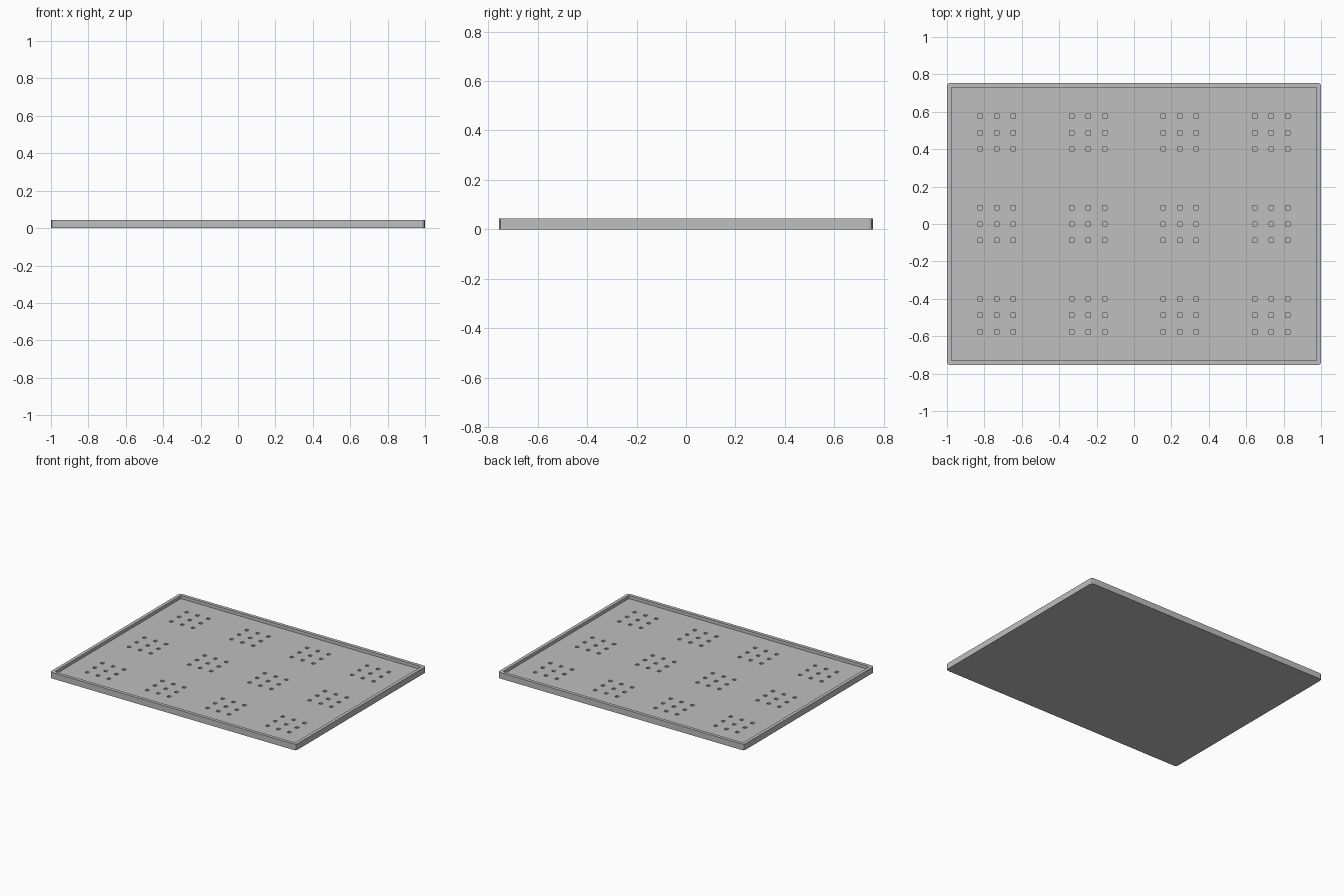
import bpy
import bmesh
from mathutils import Matrix, Vector

if "Cube" in bpy.data.objects:
    bpy.data.objects.remove(bpy.data.objects["Cube"], do_unlink=True)

WIDTH, DEPTH, HEIGHT = 2.0, 1.51, 0.044
RIM = 0.024
FLOOR = 0.021
CORNER = 0.016
PITCH = 0.489          # spacing between hole groups
STEP = 0.088           # spacing inside a group
HOLE = 0.024
HOLE_DEPTH = 0.01

grey = bpy.data.materials.new("plain grey")
grey.use_nodes = True
colour = (0.52, 0.52, 0.52, 1)
grey.diffuse_color = colour
grey.node_tree.nodes["Principled BSDF"].inputs["Base Color"].default_value = colour


def add_box(bm, centre, size):
    matrix = Matrix.Translation(Vector(centre)) @ Matrix.Diagonal((*size, 1))
    bmesh.ops.create_cube(bm, size=1, matrix=matrix)


def make_object(name, bm):
    mesh = bpy.data.meshes.new(name)
    bm.to_mesh(mesh)
    bm.free()
    mesh.materials.append(grey)
    obj = bpy.data.objects.new(name, mesh)
    bpy.context.collection.objects.link(obj)
    return obj


def cut(target, cutter):
    mod = target.modifiers.new("cut", "BOOLEAN")
    mod.operation = "DIFFERENCE"
    mod.solver = "EXACT"
    mod.object = cutter
    bpy.context.view_layer.objects.active = target
    bpy.ops.object.modifier_apply(modifier=mod.name)
    bpy.data.objects.remove(cutter, do_unlink=True)


# Slab with slightly rounded upright corners
bm = bmesh.new()
add_box(bm, (0, 0, HEIGHT / 2), (WIDTH, DEPTH, HEIGHT))
uprights = [e for e in bm.edges
            if abs(e.verts[0].co.z - e.verts[1].co.z) > HEIGHT / 2]
bmesh.ops.bevel(bm, geom=uprights, offset=CORNER, segments=2,
                profile=0.5, affect="EDGES")
tray = make_object("tray", bm)

# Recess that leaves the raised rim
bm = bmesh.new()
add_box(bm, (0, 0, FLOOR + 0.05), (WIDTH - 2 * RIM, DEPTH - 2 * RIM, 0.1))
cut(tray, make_object("recess_cutter", bm))

# Groups of small square holes in the floor
bm = bmesh.new()
for column in range(4):
    for row in range(3):
        for i in (-1, 0, 1):
            for j in (-1, 0, 1):
                x = (column - 1.5) * PITCH + i * STEP
                y = (row - 1) * PITCH + j * STEP
                add_box(bm, (x, y, FLOOR), (HOLE, HOLE, 2 * HOLE_DEPTH))
cut(tray, make_object("hole_cutter", bm))
